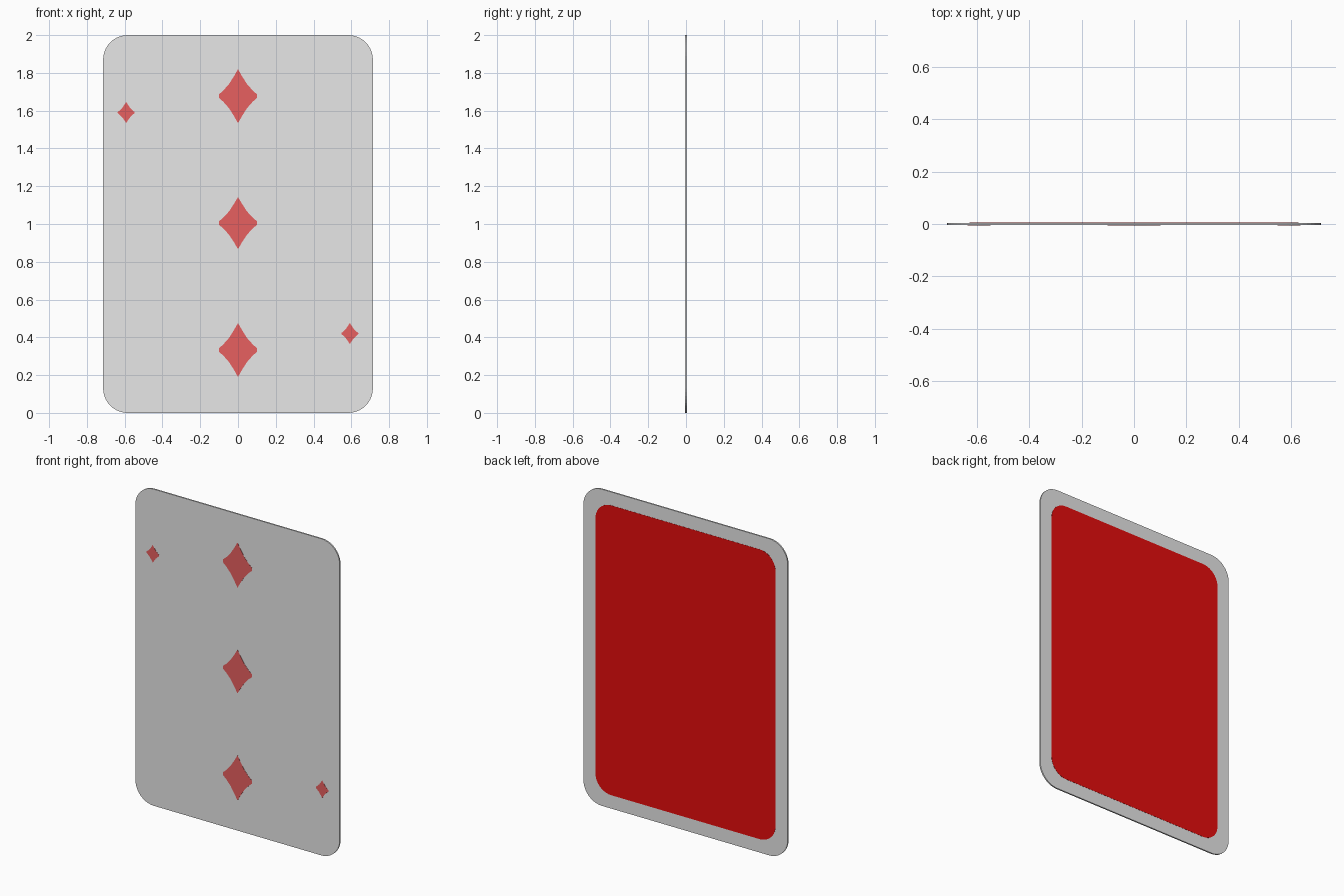
import bpy, bmesh, math

if "Cube" in bpy.data.objects:
    bpy.data.objects.remove(bpy.data.objects["Cube"])

W, H = 1.428, 2.0          # card size
HALF = 0.0045              # half of the card thickness
INK = 0.001                # thickness of the printed plates


def material(name, rgb):
    m = bpy.data.materials.new(name)
    m.diffuse_color = (*rgb, 1)
    m.use_nodes = True
    m.node_tree.nodes["Principled BSDF"].inputs["Base Color"].default_value = m.diffuse_color
    return m


paper = material("paper_white", (0.82, 0.82, 0.82))
pip_red = material("pip_red", (0.81, 0.118, 0.118))
back_red = material("back_red", (0.79, 0.004, 0.004))


def rounded_rect(w, h, r, cz, steps=10):
    pts = []
    for i, (sx, sz) in enumerate([(1, 1), (-1, 1), (-1, -1), (1, -1)]):
        for k in range(steps + 1):
            a = math.pi / 2 * (i + k / steps)
            pts.append((sx * (w / 2 - r) + r * math.cos(a),
                        cz + sz * (h / 2 - r) + r * math.sin(a)))
    return pts


def diamond(cx, cz, w, h):
    # one quarter with a slightly hollow side, turned into four
    q = [(0, 1), (0.2, 0.74), (0.45, 0.45), (0.75, 0.2), (0.97, 0.06)]
    loop = q + [(x, -z) for x, z in reversed(q)]
    loop += [(-x, z) for x, z in reversed(loop[1:-1])]
    return [(cx + x * w, cz + z * h) for x, z in loop]


def slab(name, outline, y0, y1, mat):
    bm = bmesh.new()
    face = bm.faces.new([bm.verts.new((x, y0, z)) for x, z in outline])
    ext = bmesh.ops.extrude_face_region(bm, geom=[face])
    verts = [v for v in ext["geom"] if isinstance(v, bmesh.types.BMVert)]
    bmesh.ops.translate(bm, verts=verts, vec=(0, y1 - y0, 0))
    bmesh.ops.recalc_face_normals(bm, faces=bm.faces)
    me = bpy.data.meshes.new(name)
    bm.to_mesh(me)
    bm.free()
    me.materials.append(mat)
    ob = bpy.data.objects.new(name, me)
    bpy.context.collection.objects.link(ob)
    return ob


# card body and red back panel
slab("card_body", rounded_rect(W, H, 0.13, H / 2), -HALF, HALF, paper)
slab("back_panel", rounded_rect(W - 0.17, H - 0.17, 0.11, H / 2),
     HALF, HALF + INK, back_red)

# printed diamonds on the front: three large, two small in the corners
pips = [("pip_top", 0, 1.677, 0.105, 0.143),
        ("pip_middle", 0, 1.005, 0.105, 0.138),
        ("pip_bottom", 0, 0.333, 0.105, 0.143),
        ("corner_pip_upper", -0.592, 1.59, 0.046, 0.056),
        ("corner_pip_lower", 0.592, 0.42, 0.046, 0.056)]
for name, *shape in pips:
    slab(name, diamond(*shape), -HALF - INK, -HALF, pip_red)
